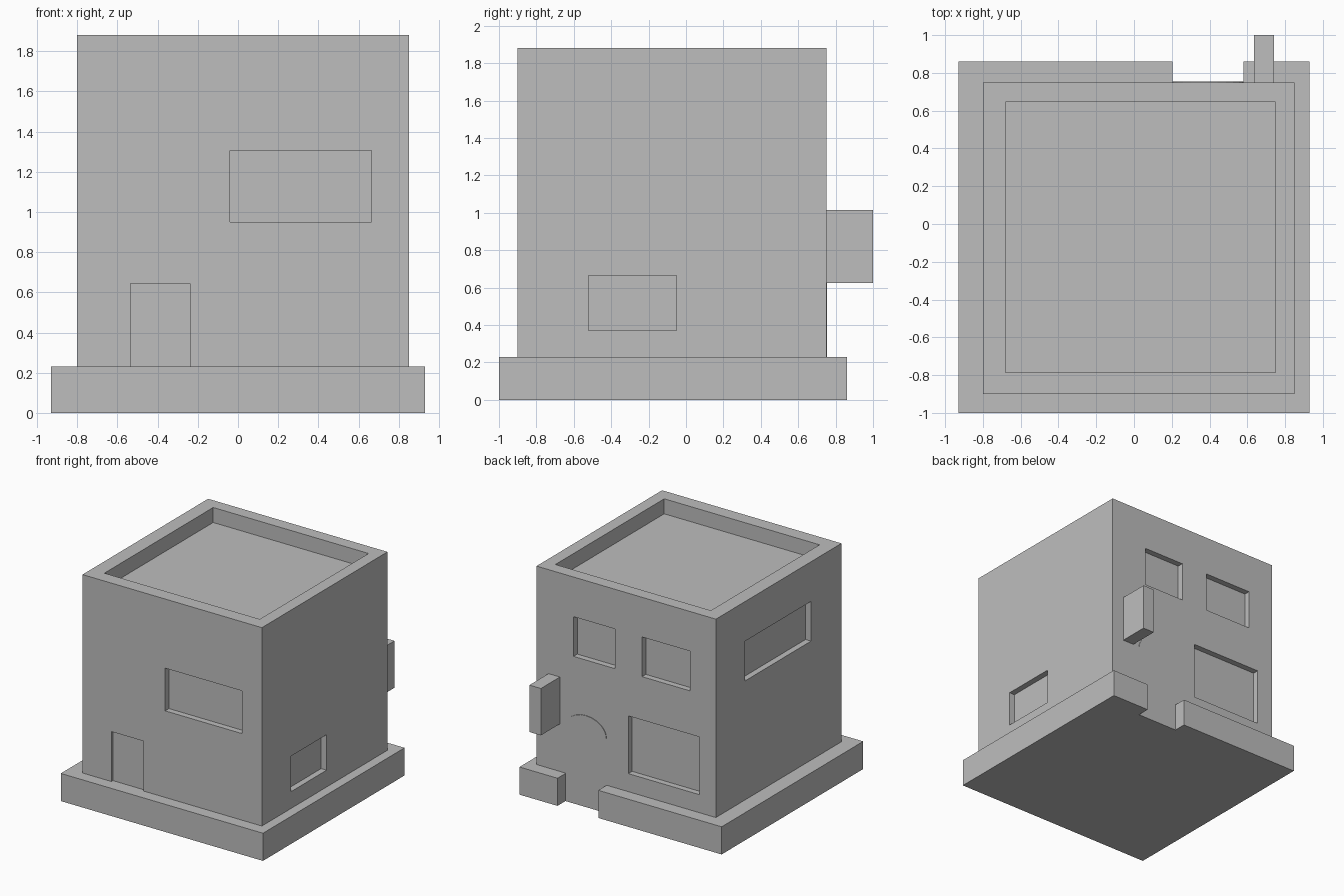
import bpy, bmesh, math
from mathutils import Vector

cube = bpy.data.objects.get("Cube")
if cube:
    bpy.data.objects.remove(cube, do_unlink=True)

grey = bpy.data.materials.new("plain grey")
grey.use_nodes = True
grey.diffuse_color = (0.515, 0.515, 0.515, 1)
grey.node_tree.nodes["Principled BSDF"].inputs["Base Color"].default_value = grey.diffuse_color


def add_box(bm, x, y, z):
    """Add a box given as (min, max) ranges."""
    made = bmesh.ops.create_cube(bm, size=1)["verts"]
    for v in made:
        v.co = Vector([(lo + hi) / 2 + c * (hi - lo) for c, (lo, hi) in zip(v.co, (x, y, z))])


def finish(name, bm):
    bmesh.ops.recalc_face_normals(bm, faces=bm.faces)
    mesh = bpy.data.meshes.new(name)
    bm.to_mesh(mesh)
    bm.free()
    mesh.materials.append(grey)
    obj = bpy.data.objects.new(name, mesh)
    bpy.context.collection.objects.link(obj)
    return obj


def boxes(name, *ranges):
    bm = bmesh.new()
    for r in ranges:
        add_box(bm, *r)
    return finish(name, bm)


def extrude(name, outline, direction):
    bm = bmesh.new()
    face = bm.faces.new([bm.verts.new(p) for p in outline])
    new = bmesh.ops.extrude_face_region(bm, geom=[face])["geom"]
    bmesh.ops.translate(bm, vec=direction, verts=[v for v in new if isinstance(v, bmesh.types.BMVert)])
    return finish(name, bm)


LEFT, RIGHT, FRONT, BACK = -0.80, 0.85, -0.90, 0.75
FLOOR, TOP = 0.23, 1.88
DEPTH, OUT = 0.05, 0.1
DOOR_X = (0.205, 0.58)

# Plinth with a gap in front of the back door
a, b = DOOR_X
outline = [(-0.93, -1), (0.93, -1), (0.93, 0.86), (b, 0.86), (b, 0.755),
           (a, 0.755), (a, 0.86), (-0.93, 0.86)]
extrude("plinth", [(x, y, 0) for x, y in outline], (0, 0, FLOOR))

# House block
house = boxes("house_walls", ((LEFT, RIGHT), (FRONT, BACK), (FLOOR, TOP)))

# Recesses: roof, front door and windows
front = (FRONT - OUT, FRONT + DEPTH)
back = (BACK - DEPTH, BACK + OUT)
upper = (1.22, 1.55)
cutter = boxes(
    "recess_cutter",
    ((-0.68, 0.75), (-0.785, 0.645), (TOP - 0.125, TOP + OUT)),
    ((-0.535, -0.24), (FRONT - OUT, FRONT + 0.02), (FLOOR - OUT, 0.645)),
    ((-0.04, 0.665), front, (0.95, 1.305)),
    ((RIGHT - DEPTH, RIGHT + OUT), (-0.52, -0.05), (0.37, 0.665)),
    ((LEFT - OUT, LEFT + DEPTH), (-0.50, 0.37), upper),
    ((0.13, 0.51), back, upper),
    ((-0.56, -0.12), back, upper),
    ((-0.65, 0.005), back, (0.38, 0.86)),
)
cutter.hide_render = True
cut = house.modifiers.new("recesses", "BOOLEAN")
cut.operation = "DIFFERENCE"
cut.solver = "EXACT"
cut.object = cutter
bpy.context.view_layer.objects.active = house
bpy.ops.object.modifier_apply(modifier=cut.name)
bpy.data.objects.remove(cutter, do_unlink=True)

# Back door: thin plate with a rounded top
mid, half = (a + b) / 2, (b - a) / 2
arch = [(mid + half * math.cos(t), BACK, 0.62 + 0.14 * math.sin(t))
        for t in (math.pi * i / 12 for i in range(13))]
extrude("back_door", [(a, BACK, FLOOR), (b, BACK, FLOOR)] + arch, (0, 0.005, 0))

# Box standing out from the back wall
boxes("wall_box", ((0.635, 0.74), (BACK, 1.0), (0.625, 1.015)))
